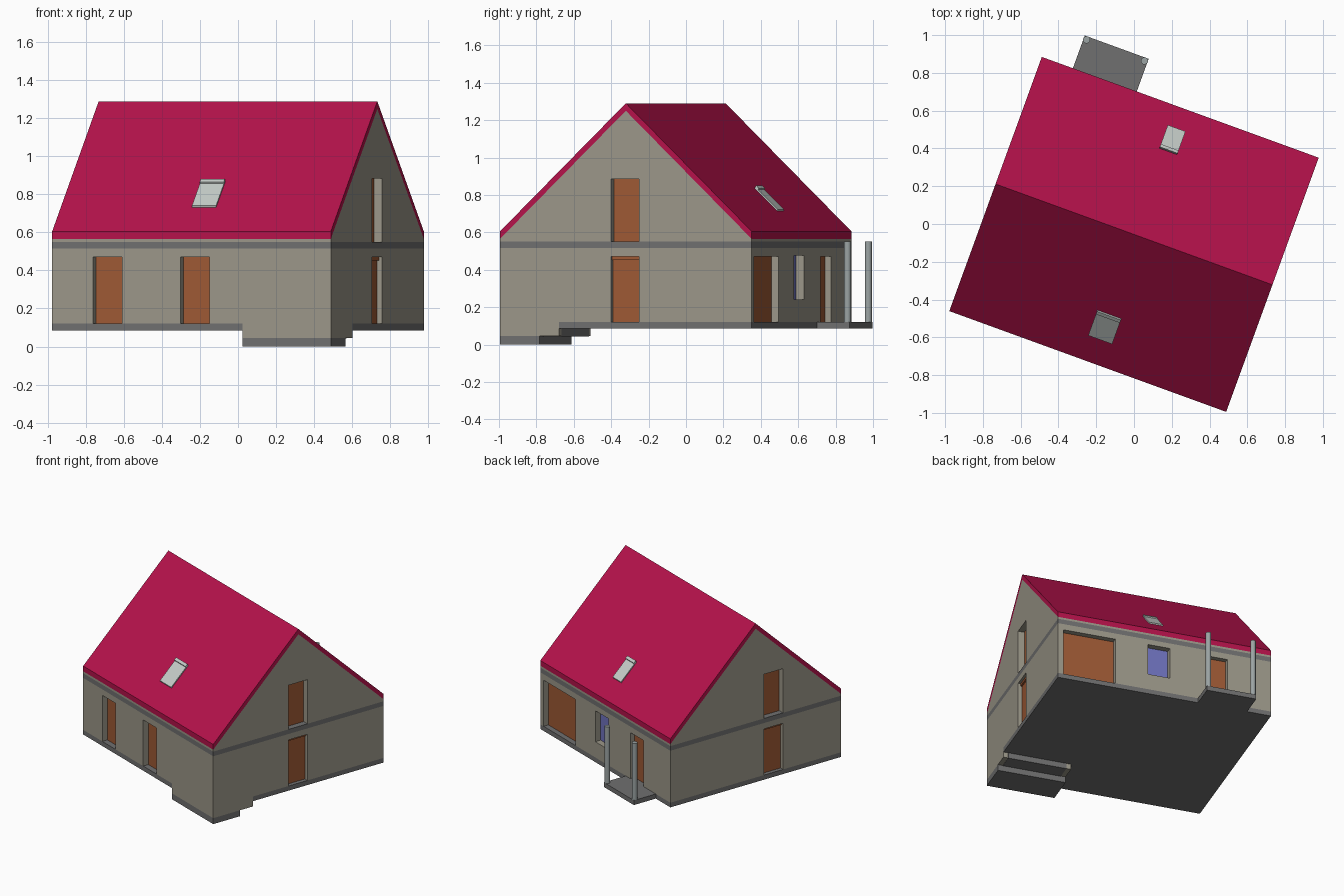
import bpy, bmesh, math
from mathutils import Matrix

if "Cube" in bpy.data.objects:
    bpy.data.objects.remove(bpy.data.objects["Cube"])

# The house is built square to its own axes, then turned 20 degrees
M = Matrix.Translation((0, -0.055, 0)) @ Matrix.Rotation(math.radians(-20), 4, 'Z')
HX, HY = 0.78, 0.716            # half length and half depth
EAVE, RIDGE, THICK = 0.605, 1.29, 0.04


def material(name, rgb):
    m = bpy.data.materials.new(name)
    m.diffuse_color = (*rgb, 1)
    m.use_nodes = True
    m.node_tree.nodes["Principled BSDF"].inputs["Base Color"].default_value = m.diffuse_color
    return m


WALL = material("plaster", (0.33, 0.31, 0.25))
SLAB = material("concrete", (0.16, 0.16, 0.16))
ROOF = material("red_tiles", (0.46, 0.006, 0.07))
DOOR = material("brown_wood", (0.34, 0.1, 0.035))
GLASS = material("blue_glass", (0.16, 0.17, 0.52))
METAL = material("pale_metal", (0.56, 0.61, 0.58))
POST = material("post_grey", (0.33, 0.37, 0.37))


def finish(name, bm, mat):
    bmesh.ops.recalc_face_normals(bm, faces=bm.faces)
    me = bpy.data.meshes.new(name)
    bm.to_mesh(me)
    bm.free()
    if mat:
        me.materials.append(mat)
    ob = bpy.data.objects.new(name, me)
    bpy.context.collection.objects.link(ob)
    ob.matrix_world = M
    return ob


def extrude(name, pts, direction, mat):
    """Closed outline of 3D points pushed along a direction."""
    bm = bmesh.new()
    face = bm.faces.new([bm.verts.new(p) for p in pts])
    res = bmesh.ops.extrude_face_region(bm, geom=[face])
    verts = [g for g in res["geom"] if isinstance(g, bmesh.types.BMVert)]
    bmesh.ops.translate(bm, verts=verts, vec=direction)
    return finish(name, bm, mat)


def along_x(name, yz, x0, x1, mat):
    return extrude(name, [(x0, y, z) for y, z in yz], (x1 - x0, 0, 0), mat)


def along_z(name, xy, z0, z1, mat):
    return extrude(name, [(x, y, z0) for x, y in xy], (0, 0, z1 - z0), mat)


def box(name, x, y, z, mat=None):
    return along_z(name, [(x[0], y[0]), (x[1], y[0]), (x[1], y[1]), (x[0], y[1])], *z, mat)


def roof_z(y):
    return RIDGE - (RIDGE - EAVE) * abs(y) / HY


# Ground slab, notched where the sunken room sits
SX, S1, S2 = 0.285, -0.49, -0.38
along_z("ground_slab", [(-HX, -HY), (SX, -HY), (SX, S2), (HX, S2), (HX, HY), (-HX, HY)],
        0.085, 0.12, SLAB)

# Sunken room: floor, walls and one step
box("sunken_floor", (SX, HX), (-HY, S1), (0, 0.045), SLAB)
box("sunken_walls", (SX, HX), (-HY, S2), (0.045, 0.12), WALL)
box("step", (SX + 0.035, HX - 0.035), (S1, S2 + 0.002), (0.043, 0.085), SLAB)

# Storeys, dividing slab and roof
lower = box("lower_walls", (-HX, HX), (-HY, HY), (0.12, 0.515), WALL)
box("upper_slab", (-HX, HX), (-HY, HY), (0.515, 0.55), SLAB)
low = EAVE - THICK
upper = along_x("upper_walls", [(-HY, 0.55), (HY, 0.55), (HY, low), (0, RIDGE - THICK), (-HY, low)],
                -HX, HX, WALL)
along_x("roof", [(-HY, low), (-HY, EAVE), (0, RIDGE), (HY, EAVE), (HY, low), (0, RIDGE - THICK)],
        -HX, HX, ROOF)

# Openings: name, side, range along the wall, height range, recess depth, panel
openings = [
    ("front_door_left", "front", (-0.55, -0.39), (0.12, 0.47), 0.043, DOOR),
    ("front_door_right", "front", (-0.06, 0.10), (0.12, 0.47), 0.043, DOOR),
    ("garage_door", "back", (0.36, 0.74), (0.12, 0.47), 0.04, DOOR),
    ("back_window", "back", (-0.04, 0.12), (0.24, 0.475), 0.045, GLASS),
    ("porch_door", "back", (-0.46, -0.30), (0.12, 0.47), 0.035, DOOR),
    ("right_door", "right", (-0.085, 0.075), (0.12, 0.47), 0.03, DOOR),
    ("right_upper_door", "right", (-0.085, 0.075), (0.55, 0.885), 0.045, DOOR),
    ("left_door", "left", (-0.23, -0.07), (0.12, 0.47), 0.03, DOOR),
    ("left_upper_door", "left", (-0.23, -0.07), (0.55, 0.885), 0.045, DOOR),
]


def wall_box(name, side, span, z, d0, d1, mat=None):
    """Box set between depths d0 and d1 behind a wall face."""
    s = 1 if side in ("back", "right") else -1
    half = HY if side in ("front", "back") else HX
    depth = sorted((s * (half - d0), s * (half - d1)))
    if side in ("front", "back"):
        return box(name, span, depth, z, mat)
    return box(name, depth, span, z, mat)


cutters = []
for name, side, span, z, d, mat in openings:
    zc = (z[0] - 0.02 if z[0] != 0.24 else z[0], z[1])
    cut = wall_box(name + "_cutter", side, span, zc, -0.05, d + 0.02)
    cut.hide_render = True
    cut.hide_viewport = False
    target = lower if z[0] < 0.5 else upper
    mod = target.modifiers.new(name, 'BOOLEAN')
    mod.object, mod.solver = cut, 'EXACT'
    cutters.append(cut)
    wall_box(name, side, span, z, d, d + 0.02, mat)

# Bake the openings and drop the cutters
dg = bpy.context.evaluated_depsgraph_get()
for ob in (lower, upper):
    me = bpy.data.meshes.new_from_object(ob.evaluated_get(dg))
    ob.modifiers.clear()
    ob.data = me
for c in cutters:
    bpy.data.objects.remove(c)

# Lintel over the right and left ground floor doors
for side, span in (("right", (-0.085, 0.075)), ("left", (-0.23, -0.07))):
    wall_box(side + "_door_lintel", side, span, (0.452, 0.47), 0.018, 0.031, DOOR)

# Skylights: a thin pane on the slope with a raised bar along the top edge
for name, s, x0, x1, y0, y1 in (("front_skylight", -1, -0.045, 0.09, 0.455, 0.58),
                                ("back_skylight", 1, -0.03, 0.07, 0.487, 0.60)):
    def strip(part, a, b, h):
        k = h * 0.7
        yz = [(s * a, roof_z(a) - 0.01), (s * b, roof_z(b) - 0.01),
              (s * (b + k), roof_z(b) + k), (s * (a + k), roof_z(a) + k)]
        along_x(part, yz, x0, x1, METAL)
    strip(name, y0, y1, 0.008)
    strip(name + "_top_bar", y0 - 0.016, y0, 0.016)

# Porch slab and its two round posts
box("porch_slab", (-0.605, -0.245), (HY, 0.90), (0.085, 0.12), SLAB)
for name, x in (("porch_post_left", -0.588), ("porch_post_right", -0.262)):
    ring = [(x + 0.019 * math.cos(i * math.pi / 12), 0.882 + 0.019 * math.sin(i * math.pi / 12))
            for i in range(24)]
    post = along_z(name, ring, 0.12, 0.55, POST)
    bpy.ops.object.select_all(action='DESELECT')
    post.select_set(True)
    bpy.context.view_layer.objects.active = post
    bpy.ops.object.shade_smooth_by_angle()
